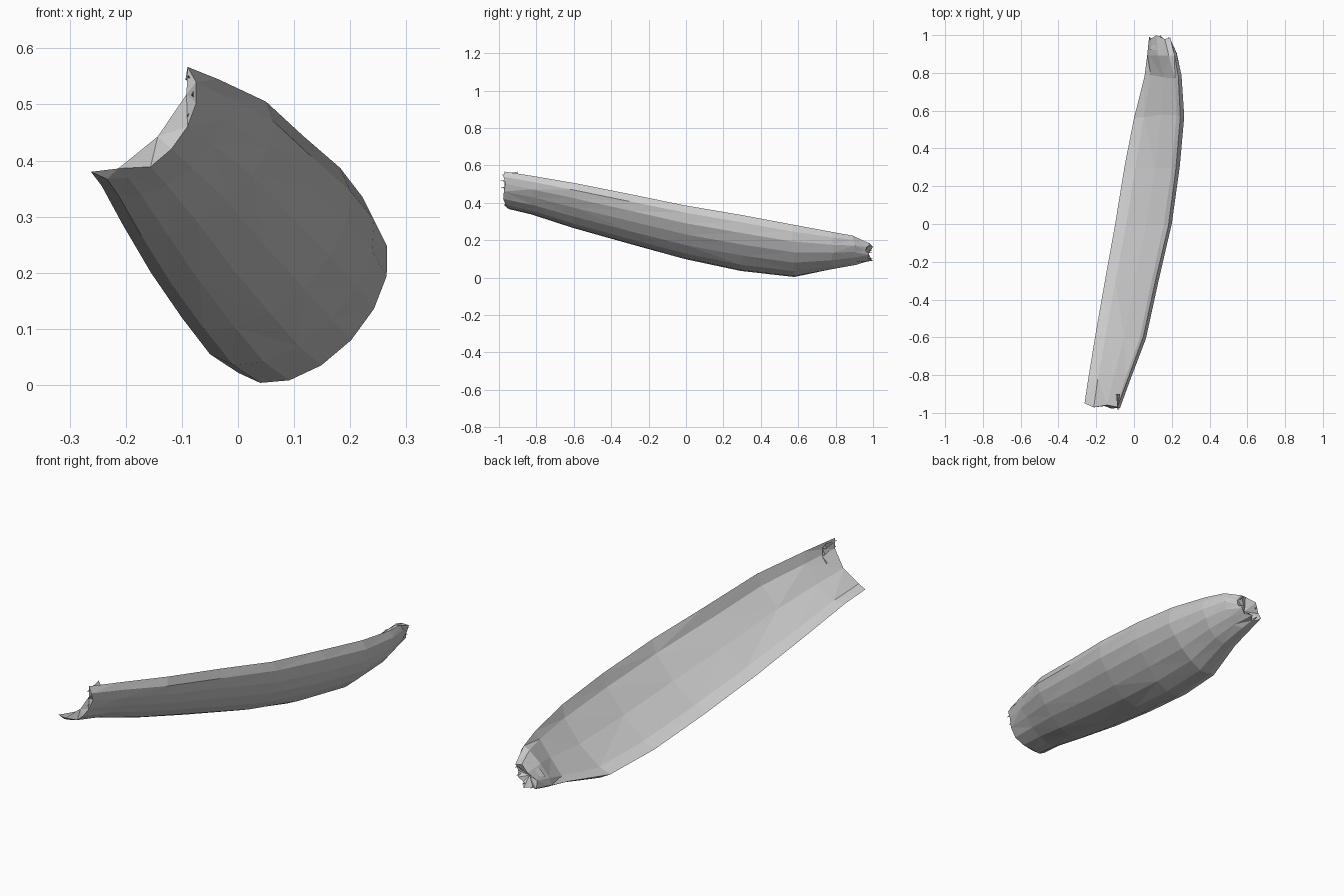
import bpy, bmesh, math, random
from mathutils import Vector

if "Cube" in bpy.data.objects:
    bpy.data.objects.remove(bpy.data.objects["Cube"])

random.seed(4)

# Stations along the stalk: y, low rim (x, z), high rim (x, z), belly depth, trough depth
STATIONS = [
    (-0.96, (-.262, .38), (-.09, .567), .078, .045),
    (-0.82, (-.243, .355), (-.035, .545), .085, .045),
    (-0.60, (-.205, .285), (.05, .505), .09, .038),
    (-0.30, (-.155, .20), (.115, .445), .10, .035),
    (0.00, (-.10, .12), (.182, .387), .11, .035),
    (0.30, (-.05, .055), (.222, .335), .112, .035),
    (0.57, (0.0, .022), (.245, .285), .108, .03),
    (0.78, (.055, .06), (.235, .245), .085, .015),
    (0.90, (.07, .08), (.215, .225), .065, -.02),
    (0.98, (.08, .10), (.192, .18), .045, -.03),
]
OUTER, INNER = 8, 4


def section(y, low, high, belly, trough):
    """Crescent section: rounded belly outside, shallow trough inside."""
    a, b = Vector((low[0], y, low[1])), Vector((high[0], y, high[1]))
    c, h = (a + b) / 2, (b - a) / 2
    n = Vector((h.z, 0, -h.x)).normalized()
    pts = []
    for i in range(OUTER + 1):
        t = math.pi * i / OUTER
        pts.append(c + h * math.cos(t) + n * belly * math.sin(t))
    for i in range(1, INNER):
        t = math.pi * (1 - i / INNER)
        pts.append(c + h * math.cos(t) + n * trough * math.sin(t))
    return pts, c


def make_object(name, bm):
    bmesh.ops.recalc_face_normals(bm, faces=bm.faces)
    bmesh.ops.triangulate(bm, faces=bm.faces)
    me = bpy.data.meshes.new(name)
    bm.to_mesh(me)
    bm.free()
    ob = bpy.data.objects.new(name, me)
    bpy.context.collection.objects.link(ob)
    return ob


# Trough-shaped stalk body with ragged ends
bm = bmesh.new()
rings = []
for k, st in enumerate(STATIONS):
    pts, c = section(*st)
    spread = .02 if k in (0, len(STATIONS) - 1) else .01
    ring = []
    for i, p in enumerate(pts):
        p.y += random.uniform(-spread, spread)
        ring.append(bm.verts.new(p))
    rings.append(ring)
n = len(rings[0])
for r0, r1 in zip(rings, rings[1:]):
    for i in range(n):
        j = (i + 1) % n
        bm.faces.new((r0[i], r0[j], r1[j], r1[i]))

# Front end: crescent strip between belly and trough
f = rings[0]
inner = [f[0]] + f[:OUTER:-1] + [f[OUTER]]
for i in range(INNER):
    o = i * 2
    loop = [f[o], f[o + 1], f[o + 2], inner[i + 1], inner[i]]
    bm.faces.new(list(dict.fromkeys(loop)))

# Back end: fan into a recessed centre
e = rings[-1]
mid = sum((v.co for v in e), Vector()) / n
hub = bm.verts.new(mid - Vector((0, .03, 0)))
for i in range(n):
    bm.faces.new((e[i], e[(i + 1) % n], hub))
make_object("stalk", bm)


def fibres(name, station, ends, reach):
    """Torn slivers continuing the skin past a cut end."""
    bm = bmesh.new()
    pts, c = section(*station)
    for i in ends:
        p, q = pts[i], pts[(i + 1) % n]
        m = (p + q) / 2
        inward = (c - m).normalized() * .015
        back = Vector((0, -math.copysign(.06, reach), 0))
        tip = bm.verts.new(m + inward * .5 +
                           Vector((0, reach * random.uniform(.7, 1), 0)))
        base = [bm.verts.new(v) for v in (p + back, q + back, m + inward + back)]
        bm.faces.new(base)
        for k in range(3):
            bm.faces.new((base[k], base[(k + 1) % 3], tip))
    return make_object(name, bm)


# Torn fibres at both ends
fibres("front_fibres", STATIONS[0], (0, 1, 2), -.04)
fibres("back_fibres", STATIONS[-1], (0, 2, 4, 6, 9), .02)
